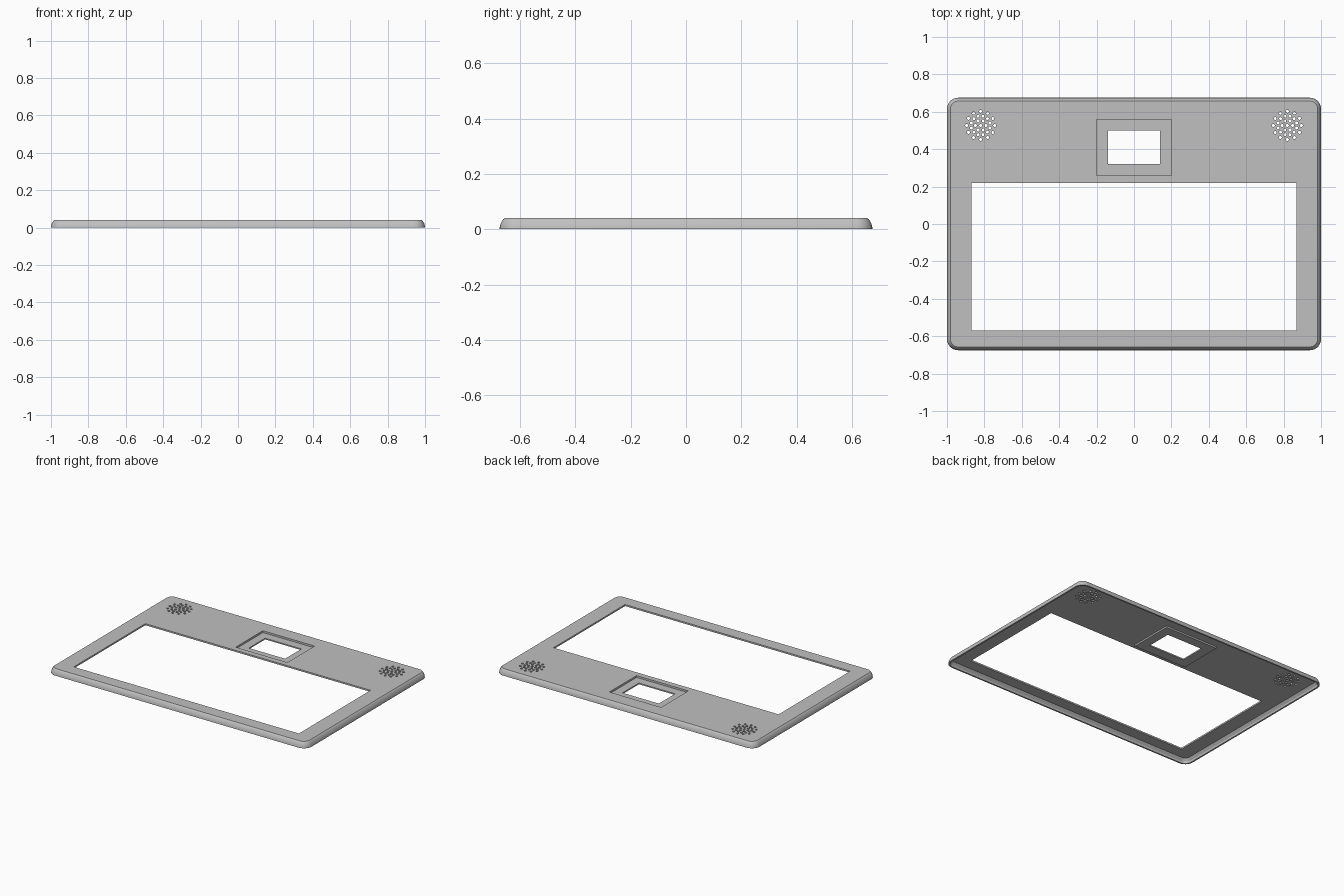
import bpy
import bmesh
from math import pi, cos, sin, radians
from mathutils import Matrix, Vector

if "Cube" in bpy.data.objects:
    bpy.data.objects.remove(bpy.data.objects["Cube"], do_unlink=True)

grey = bpy.data.materials.new("grey plastic")
grey.use_nodes = True
colour = (0.53, 0.53, 0.53, 1)
grey.diffuse_color = colour
grey.node_tree.nodes["Principled BSDF"].inputs["Base Color"].default_value = colour

HALF_X, HALF_Y, HEIGHT, CORNER = 1.0, 0.675, 0.04, 0.06
PLATE = 0.011    # thickness of the top plate and rim


def make_object(name, bm):
    bmesh.ops.recalc_face_normals(bm, faces=bm.faces)
    mesh = bpy.data.meshes.new(name)
    bm.to_mesh(mesh)
    bm.free()
    mesh.materials.append(grey)
    obj = bpy.data.objects.new(name, mesh)
    bpy.context.collection.objects.link(obj)
    return obj


def rounded_ring(bm, inset, z, steps=8):
    """Loop of vertices around a rounded rectangle."""
    r = CORNER - inset
    ring = []
    for quarter, (sx, sy) in enumerate([(1, 1), (-1, 1), (-1, -1), (1, -1)]):
        for i in range(steps + 1):
            a = (quarter + i / steps) * pi / 2
            ring.append(bm.verts.new((sx * (HALF_X - CORNER) + r * cos(a),
                                      sy * (HALF_Y - CORNER) + r * sin(a), z)))
    return ring


def add_box(bm, x0, x1, y0, y1, z0, z1):
    size = Vector((x1 - x0, y1 - y0, z1 - z0))
    centre = Vector((x0 + x1, y0 + y1, z0 + z1)) / 2
    bmesh.ops.create_cube(bm, size=1, matrix=Matrix.LocRotScale(centre, None, size))


def boolean(target, tool, operation):
    mod = target.modifiers.new(operation.lower(), "BOOLEAN")
    mod.operation = operation
    mod.solver = "EXACT"
    mod.object = tool
    bpy.context.view_layer.objects.active = target
    bpy.ops.object.modifier_apply(modifier=mod.name)
    bpy.data.objects.remove(tool, do_unlink=True)


# Hollow shell: outer curved side, bottom rim, inner side and ceiling
profile = [(0.028, HEIGHT - PLATE), (0.013, 0.012), (PLATE, 0), (0, 0), (0.001, 0.01),
           (0.004, 0.02), (0.009, 0.03), (0.013, 0.036), (0.018, HEIGHT)]
bm = bmesh.new()
rings = [rounded_ring(bm, inset, z) for inset, z in profile]
for a, b in zip(rings, rings[1:]):
    for i in range(len(a)):
        j = (i + 1) % len(a)
        bm.faces.new((a[i], a[j], b[j], b[i]))
bm.faces.new(rings[0])
bm.faces.new(rings[-1])
shell = make_object("palm_rest_cover", bm)

# Tray under the touchpad
bm = bmesh.new()
add_box(bm, -0.207, 0.207, 0.253, 0.567, 0.018, 0.035)
boolean(shell, make_object("touchpad_tray", bm), "UNION")

# Touchpad recess
bm = bmesh.new()
add_box(bm, -0.2, 0.2, 0.26, 0.56, 0.027, 0.1)
boolean(shell, make_object("touchpad_recess", bm), "DIFFERENCE")

# Keyboard and touchpad openings, and the speaker holes
bm = bmesh.new()
add_box(bm, -0.87, 0.87, -0.57, 0.22, -0.1, 0.1)
add_box(bm, -0.14, 0.14, 0.32, 0.5, -0.1, 0.1)
for side in (-1, 1):
    for count, radius, turn in [(1, 0, 0), (6, 0.028, 0), (12, 0.051, 0.5), (12, 0.075, 0)]:
        for i in range(count):
            a = (i + turn) * 2 * pi / count
            place = Matrix.Translation((side * 0.82 + radius * cos(a), 0.527 + radius * sin(a), 0))
            bmesh.ops.create_cone(bm, cap_ends=True, segments=12, radius1=0.008,
                                  radius2=0.008, depth=0.2, matrix=place)
boolean(shell, make_object("openings", bm), "DIFFERENCE")

# Smooth the rounded side, keep the cut edges sharp
bpy.ops.object.select_all(action="DESELECT")
shell.select_set(True)
bpy.context.view_layer.objects.active = shell
bpy.ops.object.shade_smooth_by_angle(angle=radians(30))
